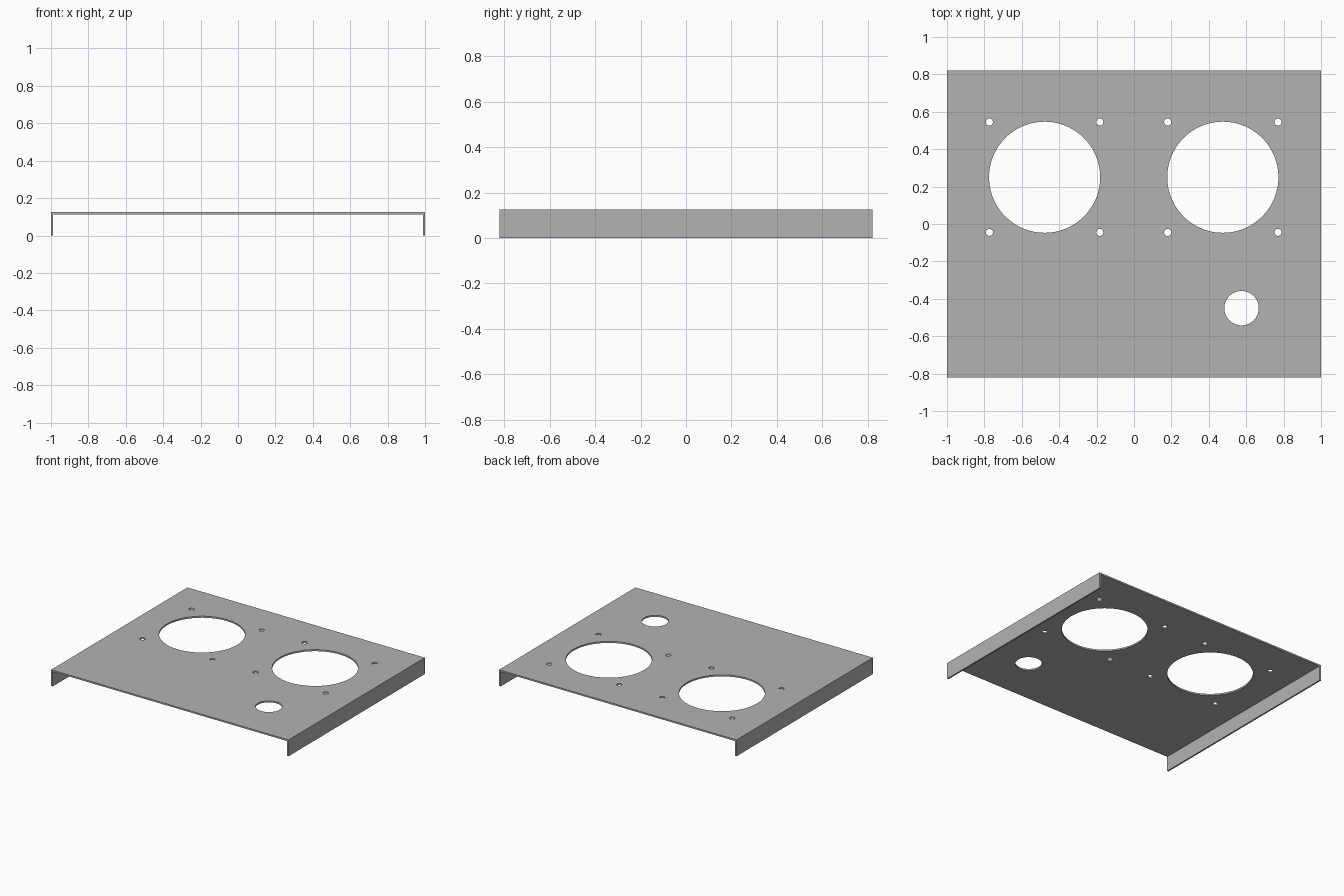
import bpy
import bmesh
from mathutils import Matrix, Vector

W, D, H, T = 1.0, 0.82, 0.125, 0.012   # half width, half depth, height, sheet thickness

cube = bpy.data.objects.get("Cube")
if cube:
    bpy.data.objects.remove(cube, do_unlink=True)

steel = bpy.data.materials.new("grey sheet metal")
steel.use_nodes = True
grey = (0.45, 0.45, 0.45, 1)
steel.diffuse_color = grey
steel.node_tree.nodes["Principled BSDF"].inputs["Base Color"].default_value = grey


def make_object(name, bm):
    bmesh.ops.recalc_face_normals(bm, faces=bm.faces)
    mesh = bpy.data.meshes.new(name)
    bm.to_mesh(mesh)
    bm.free()
    mesh.materials.append(steel)
    obj = bpy.data.objects.new(name, mesh)
    bpy.context.collection.objects.link(obj)
    return obj


# Folded sheet: a downward channel profile extruded front to back
bm = bmesh.new()
half = [(W - T, H - T), (W - T, 0), (W, 0), (W, H)]
profile = half + [(-x, z) for x, z in reversed(half)]
face = bm.faces.new([bm.verts.new((x, -D, z)) for x, z in profile])
result = bmesh.ops.extrude_face_region(bm, geom=[face])
moved = [v for v in result["geom"] if isinstance(v, bmesh.types.BMVert)]
bmesh.ops.translate(bm, verts=moved, vec=Vector((0, 2 * D, 0)))
panel = make_object("folded_panel", bm)

# Holes: two large openings with four screw holes each, and one cable hole
holes = [(0.575, -0.45, 0.092, 64)]
for cx in (-0.478, 0.475):
    cy, r = 0.25, 0.297
    holes.append((cx, cy, r, 96))
    holes += [(cx + sx * 0.295, cy + sy * 0.295, 0.019, 24)
              for sx in (-1, 1) for sy in (-1, 1)]

bm = bmesh.new()
for x, y, r, sides in holes:
    bmesh.ops.create_cone(bm, cap_ends=True, segments=sides, radius1=r, radius2=r,
                          depth=0.08, matrix=Matrix.Translation((x, y, H)))
cutter = make_object("hole_cutter", bm)
cutter.hide_render = True

# Cut the holes, then discard the cutter
cut = panel.modifiers.new("holes", "BOOLEAN")
cut.operation = "DIFFERENCE"
cut.solver = "EXACT"
cut.object = cutter
bpy.ops.object.select_all(action="DESELECT")
bpy.context.view_layer.objects.active = panel
panel.select_set(True)
bpy.ops.object.modifier_apply(modifier=cut.name)
bpy.data.objects.remove(cutter, do_unlink=True)
bpy.ops.object.shade_smooth_by_angle(angle=0.5)
